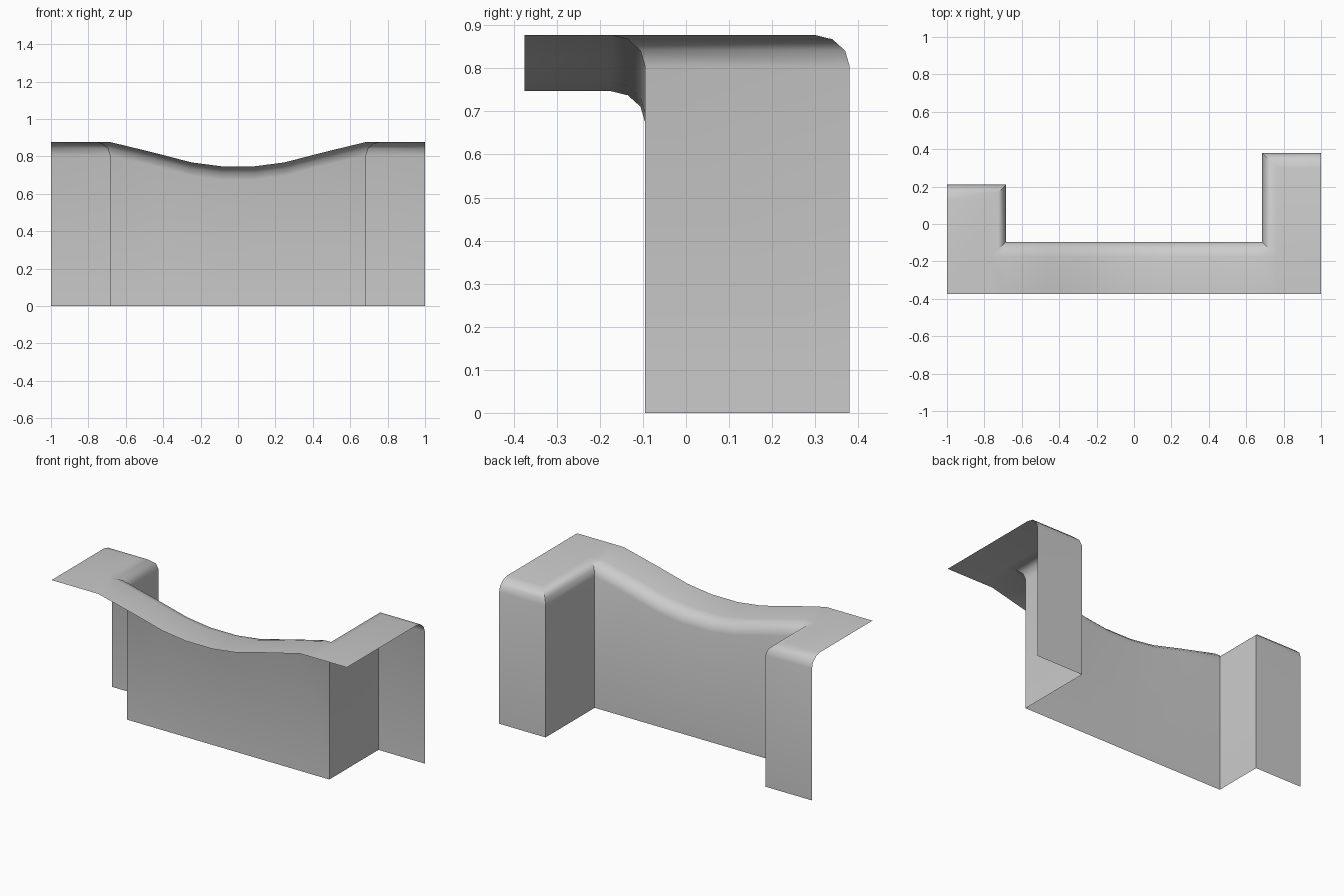
import bpy, bmesh, math

cube = bpy.data.objects.get("Cube")
if cube:
    bpy.data.objects.remove(cube, do_unlink=True)

TOP, FRONT = 0.877, -0.375
WALL_X, WALL_Y = 0.685, -0.095
RIM_DEPTH, RIM_DROP, STEPS = 0.08, 0.072, 3

# Half of the dipped crest, from the centre outwards: x, height
DIP = [(0.09, 0.747), (0.25, 0.768), (0.45, 0.82), (WALL_X, TOP)]


def crest(x):
    """Height of the deck at a given x."""
    x = abs(x)
    if x <= DIP[0][0]:
        return DIP[0][1]
    for (xa, za), (xb, zb) in zip(DIP, DIP[1:]):
        if x <= xb:
            return za + (zb - za) * (x - xa) / (xb - xa)
    return TOP


def arm(side, back):
    """Wall stations of one arm, from its end to the inner corner: x, y, inset x, inset y."""
    return [(side, back, 0, -1), (side * WALL_X, back, side, -1),
            (side * WALL_X, WALL_Y, side, -1)]


# Plan of the wall, left to right in x
middle = [(s * x, WALL_Y, 0, -1) for s in (-1, 1)
          for x, z in (DIP[::-1] if s < 0 else DIP)]
stations = arm(-1, 0.21) + middle + arm(1, 0.38)[::-1]

bm = bmesh.new()


def column(x, y, ix, iy):
    """Foot of the wall followed by the rounded rim."""
    verts = [bm.verts.new((x, y, 0))]
    for k in range(STEPS + 1):
        a = math.pi / 2 * k / STEPS
        inset = RIM_DEPTH * (1 - math.cos(a))
        px = x + ix * inset
        z = crest(x) - RIM_DROP * (1 - math.sin(a))
        verts.append(bm.verts.new((px, y + iy * inset, z)))
    return verts


columns = [column(*s) for s in stations]

# Walls and rounded rim
for a, b in zip(columns, columns[1:]):
    for k in range(len(a) - 1):
        bm.faces.new((b[k], a[k], a[k + 1], b[k + 1]))

# Deck: strips from the rim to the front edge
rim = [c[-1] for c in columns]
front = [bm.verts.new((v.co.x, FRONT, v.co.z)) for v in rim]
last = len(rim) - 1
for i in range(last):
    if i in (1, last - 2):
        continue
    if i == 0:
        loop = [rim[0], front[0], front[1], rim[2], rim[1]]
    elif i == last - 1:
        loop = [rim[last], rim[last - 1], rim[last - 2], front[last - 1], front[last]]
    else:
        fa = front[i] if i > 2 else front[1]
        fb = front[i + 1] if i + 1 < last - 2 else front[last - 1]
        loop = [rim[i], fa, fb, rim[i + 1]]
    bm.faces.new(loop)

bmesh.ops.remove_doubles(bm, verts=bm.verts, dist=0.0005)
bmesh.ops.delete(bm, geom=[v for v in bm.verts if not v.link_faces], context='VERTS')
bmesh.ops.recalc_face_normals(bm, faces=bm.faces)
if sum(f.normal.z * f.calc_area() for f in bm.faces) < 0:
    bmesh.ops.reverse_faces(bm, faces=bm.faces)

mesh = bpy.data.meshes.new("curved_panel")
bm.to_mesh(mesh)
bm.free()
panel = bpy.data.objects.new("curved_panel", mesh)
bpy.context.collection.objects.link(panel)

# Plain grey
grey = bpy.data.materials.new("plain_grey")
grey.use_nodes = True
colour = (0.6, 0.6, 0.6, 1)
grey.diffuse_color = colour
grey.node_tree.nodes["Principled BSDF"].inputs["Base Color"].default_value = colour
mesh.materials.append(grey)

# Smooth rim, crisp wall corners
bpy.ops.object.select_all(action='DESELECT')
panel.select_set(True)
bpy.context.view_layer.objects.active = panel
bpy.ops.object.shade_smooth_by_angle(angle=math.radians(40))
